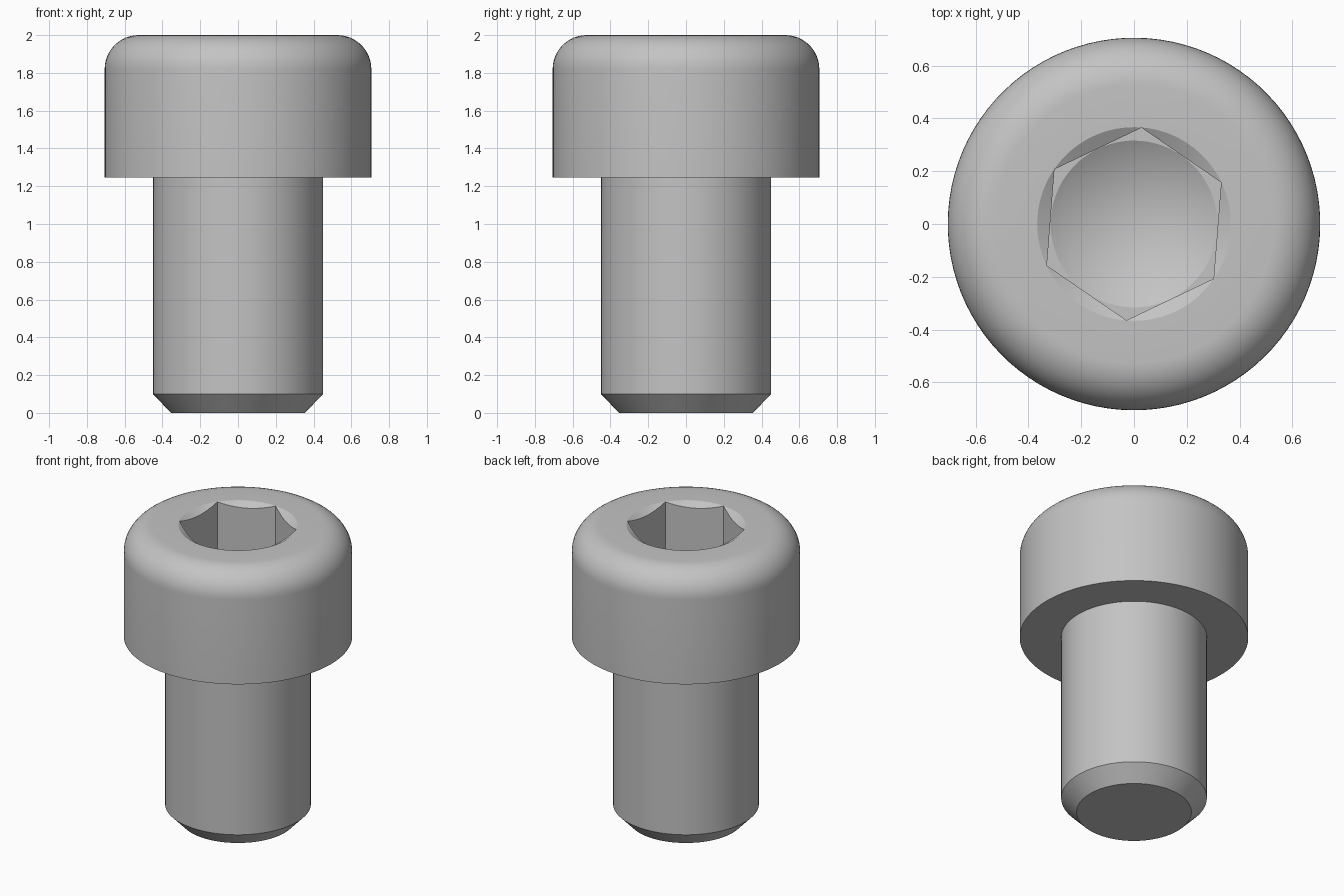
import bpy
import bmesh
import math

cube = bpy.data.objects.get("Cube")
if cube:
    bpy.data.objects.remove(cube, do_unlink=True)

SEGMENTS = 96
TURN = math.radians(25.5)      # direction of one corner of the hexagon
SIXTH = math.pi / 3
SHANK_R, HEAD_R, FILLET = 0.45, 0.706, 0.18
HEAD_Z, TOP_Z, FLOOR_Z = 1.245, 2.0, 1.62
RIM_R, HEX_R, DRILL_R = 0.367, 0.366, 0.316
SLOPE = math.tan(math.radians(30))


def hex_radius(angle):
    """Distance from the axis to the hexagon wall."""
    return HEX_R * math.cos(SIXTH / 2) / math.cos(angle % SIXTH - SIXTH / 2)


def profile(angle):
    """Radius and height pairs, from the tip up and down into the socket."""
    # shank and underside of the head
    points = [(0.355, 0), (SHANK_R, 0.1), (SHANK_R, HEAD_Z), (HEAD_R, HEAD_Z)]
    # rounded top edge
    for i in range(13):
        a = math.pi / 2 * i / 12
        points.append((HEAD_R - FILLET + FILLET * math.cos(a),
                       TOP_Z - FILLET + FILLET * math.sin(a)))
    # countersunk rim, hexagon wall, floor and drill point edge
    wall = hex_radius(angle)
    points += [(RIM_R, TOP_Z), (wall, TOP_Z - (RIM_R - wall) * SLOPE),
               (wall, FLOOR_Z), (DRILL_R, FLOOR_Z)]
    return points


bm = bmesh.new()
columns = []
for s in range(SEGMENTS):
    angle = 2 * math.pi * s / SEGMENTS
    c, d = math.cos(angle + TURN), math.sin(angle + TURN)
    columns.append([bm.verts.new((r * c, r * d, z)) for r, z in profile(angle)])

apex = bm.verts.new((0, 0, FLOOR_Z - DRILL_R * SLOPE))
for s in range(SEGMENTS):
    a, b = columns[s], columns[(s + 1) % SEGMENTS]
    for k in range(len(a) - 1):
        bm.faces.new((a[k], b[k], b[k + 1], a[k + 1]))
    bm.faces.new((a[-1], b[-1], apex))
bm.faces.new([col[0] for col in reversed(columns)])
bmesh.ops.recalc_face_normals(bm, faces=bm.faces)

mesh = bpy.data.meshes.new("socket_screw")
bm.to_mesh(mesh)
bm.free()
screw = bpy.data.objects.new("socket_screw", mesh)
bpy.context.collection.objects.link(screw)

# plain grey metal
grey = bpy.data.materials.new("grey_metal")
grey.use_nodes = True
colour = (0.55, 0.55, 0.55, 1)
grey.diffuse_color = colour
for node in grey.node_tree.nodes:
    if node.type == "BSDF_PRINCIPLED":
        node.inputs["Base Color"].default_value = colour
mesh.materials.append(grey)

bpy.ops.object.select_all(action="DESELECT")
screw.select_set(True)
bpy.context.view_layer.objects.active = screw
bpy.ops.object.shade_smooth_by_angle(angle=math.radians(25))
